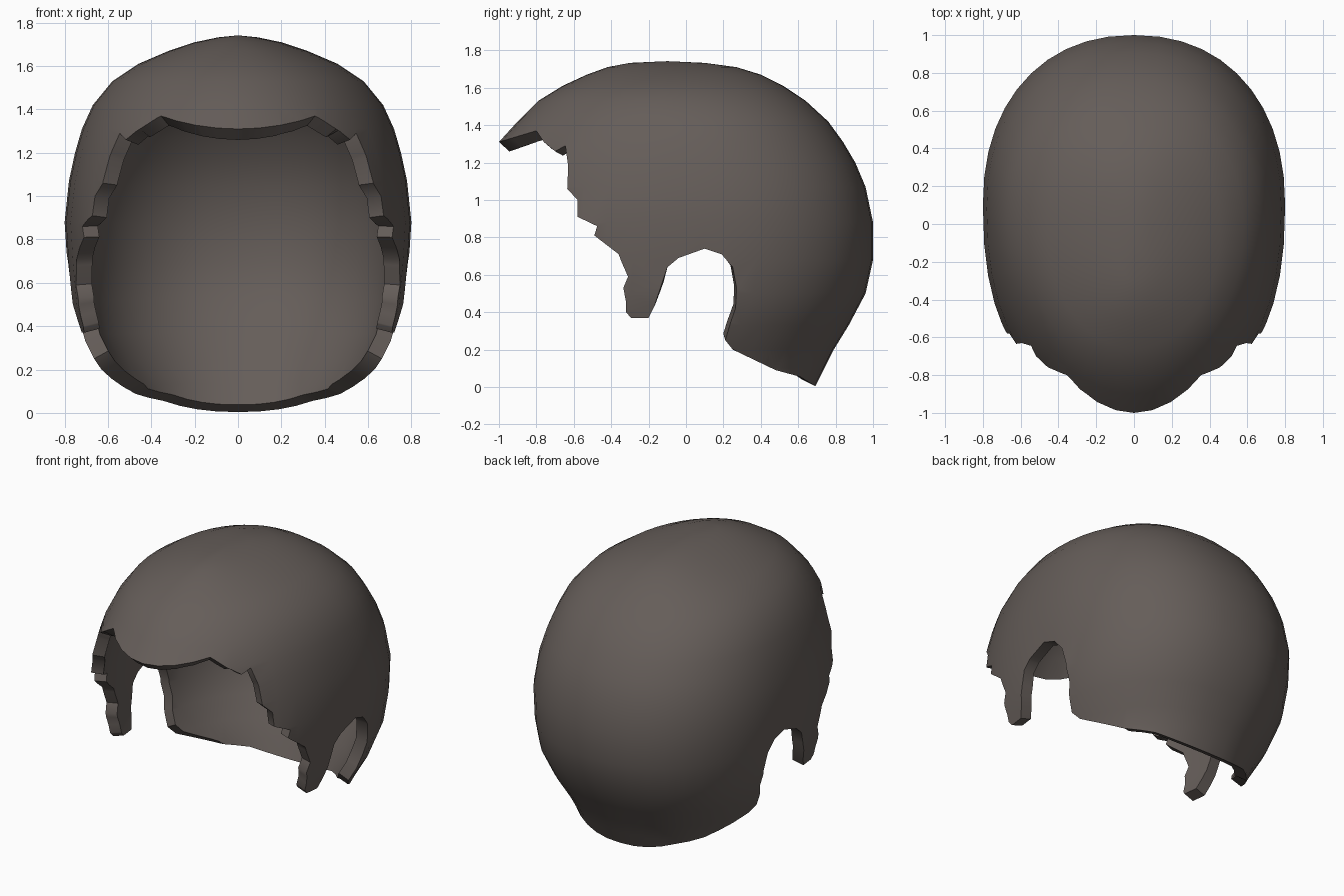
import bpy, bmesh, math

if "Cube" in bpy.data.objects:
    bpy.data.objects.remove(bpy.data.objects["Cube"])

SEG = 44
# horizontal rings: height, front y, back y, half width, front roundness
RINGS = [
    (-0.10, -0.90, 0.64, 0.56, 2.4), (0.0, -0.95, 0.69, 0.59, 2.4),
    (0.10, -1.0, 0.74, 0.61, 2.4), (0.20, -1.0, 0.79, 0.655, 2.4),
    (0.33, -1.0, 0.87, 0.72, 2.4), (0.50, -1.0, 0.96, 0.77, 2.4),
    (0.68, -1.0, 1.0, 0.787, 2.4), (0.88, -1.0, 1.0, 0.80, 2.35),
    (1.07, -1.0, 0.96, 0.78, 2.25), (1.20, -1.0, 0.905, 0.752, 2.1),
    (1.31, -1.0, 0.84, 0.72, 1.95), (1.42, -0.90, 0.76, 0.67, 1.95),
    (1.53, -0.79, 0.64, 0.58, 2.0), (1.61, -0.66, 0.52, 0.46, 2.0),
    (1.67, -0.53, 0.40, 0.32, 2.0), (1.71, -0.42, 0.27, 0.20, 2.0),
    (1.733, -0.30, 0.10, 0.09, 2.0),
]
# side view of the hairline, front to back
HAIRLINE = [
    (-1.3, 1.29), (-1.0, 1.31), (-0.80, 1.37), (-0.76, 1.31), (-0.70, 1.26),
    (-0.645, 1.29), (-0.63, 1.18), (-0.635, 1.06), (-0.58, 1.0), (-0.58, 0.91),
    (-0.475, 0.86), (-0.49, 0.81), (-0.36, 0.71), (-0.345, 0.67), (-0.31, 0.59),
    (-0.335, 0.53), (-0.32, 0.45), (-0.32, 0.40), (-0.295, 0.37), (-0.20, 0.37),
    (-0.17, 0.43), (-0.10, 0.64), (-0.04, 0.69), (0.10, 0.74), (0.19, 0.71),
    (0.25, 0.64), (0.27, 0.53), (0.265, 0.42), (0.24, 0.35), (0.21, 0.25),
    (0.25, 0.20), (0.48, 0.09), (0.61, 0.055), (0.69, 0.005), (0.9, -0.08),
    (1.3, -0.08), (1.3, 2.0), (-1.3, 2.0),
]


def make(name, bm):
    bmesh.ops.recalc_face_normals(bm, faces=bm.faces[:])
    mesh = bpy.data.meshes.new(name)
    bm.to_mesh(mesh)
    bm.free()
    ob = bpy.data.objects.new(name, mesh)
    bpy.context.collection.objects.link(ob)
    return ob


def spow(v, p):
    return math.copysign(abs(v) ** p, v) if abs(v) > 1e-9 else 0.0


# closed skull-shaped dome
bm = bmesh.new()
rows = []
for z, front, back, w, n_front in RINGS:
    mid = (front + back) / 2 + 0.1 * min(1, max(0, (1.74 - z) / 0.4))
    row = []
    for i in range(SEG):
        t = 2 * math.pi * i / SEG
        c, s = math.cos(t), math.sin(t)
        n = 2.2 if s > 0 else n_front
        reach = back - mid if s > 0 else mid - front
        row.append(bm.verts.new((w * spow(c, 2 / n), mid + reach * spow(s, 2 / n), z)))
    rows.append(row)
for a, b in zip(rows, rows[1:]):
    for i in range(SEG):
        j = (i + 1) % SEG
        bm.faces.new((a[i], a[j], b[j], b[i]))
bm.faces.new(rows[0][::-1])
apex = bm.verts.new((0, -0.1, 1.742))
for i in range(SEG):
    bm.faces.new((rows[-1][i], rows[-1][(i + 1) % SEG], apex))
hair = make("hair_shell", bm)

# hairline prism, kept region
bm = bmesh.new()
face = bm.faces.new([bm.verts.new((-1.5, y, z)) for y, z in HAIRLINE])
ext = bmesh.ops.extrude_face_region(bm, geom=[face])
bmesh.ops.translate(bm, vec=(3, 0, 0),
                    verts=[v for v in ext["geom"] if isinstance(v, bmesh.types.BMVert)])
cutter = make("hairline_cutter", bm)
cutter.hide_render = True

mod = hair.modifiers.new("trim", "BOOLEAN")
mod.operation = "INTERSECT"
mod.solver = "EXACT"
mod.object = cutter
bpy.context.view_layer.objects.active = hair
hair.select_set(True)
bpy.ops.object.modifier_apply(modifier="trim")
bpy.data.objects.remove(cutter)

# open the shell: cut walls all run along x
bm = bmesh.new()
bm.from_mesh(hair.data)
bm.normal_update()
walls = [f for f in bm.faces if abs(f.normal.x) < 1e-3]
bmesh.ops.delete(bm, geom=walls, context="FACES")
bmesh.ops.remove_doubles(bm, verts=bm.verts[:], dist=0.008)
bmesh.ops.triangulate(bm, faces=[f for f in bm.faces if len(f.verts) > 4])
bm.to_mesh(hair.data)
bm.free()

# hair thickness, inward
sol = hair.modifiers.new("thickness", "SOLIDIFY")
sol.thickness = 0.075
sol.offset = -1
bpy.ops.object.modifier_apply(modifier="thickness")
bpy.ops.object.shade_smooth_by_angle(angle=math.radians(45))

mat = bpy.data.materials.new("dark_hair")
mat.diffuse_color = (0.13, 0.11, 0.10, 1)
mat.use_nodes = True
mat.node_tree.nodes["Principled BSDF"].inputs["Base Color"].default_value = mat.diffuse_color
hair.data.materials.clear()
hair.data.materials.append(mat)
